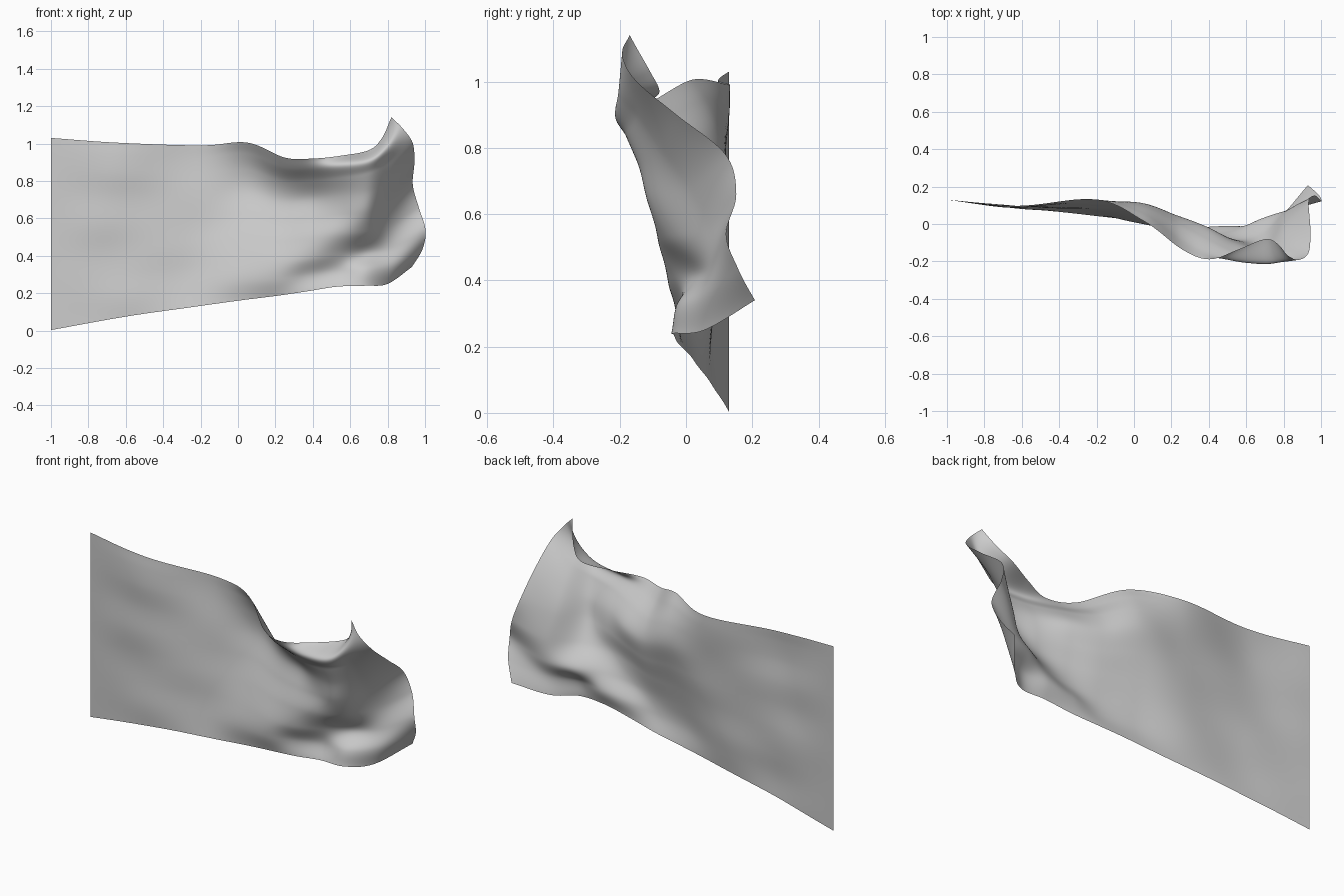
import bpy, bmesh
from math import sin
from mathutils import Vector

if "Cube" in bpy.data.objects:
    bpy.data.objects.remove(bpy.data.objects["Cube"])

# Top and bottom edge curves of the cloth, fixed edge to free edge
TOP = [(-1, .13, 1.03), (-.65, .095, 1.005), (-.2, .13, .99), (.05, .02, 1.005), (.25, -.13, .925),
       (.4, -.185, .92), (.55, -.14, .935), (.7, -.085, .965), (.77, -.11, 1.03), (.82, -.17, 1.14)]
BOTTOM = [(-1, .13, .003), (-.6, .085, .075), (-.25, .05, .125), (0, .02, .16), (.2, 0, .185),
          (.37, -.02, .21), (.53, -.035, .235), (.68, -.04, .24), (.8, .055, .25), (.93, .21, .34)]

# Fold depth (y) of each vertical section at these height fractions
LEVELS = [.12, .25, .4, .55, .7, .83, .93]
FOLDS = [(.13, .13, .13, .13, .13, .13, .13),
         (.085, .09, .095, .09, .095, .09, .09),
         (.06, .075, .085, .1, .115, .125, .13),
         (.01, .025, .05, .085, .11, .095, .06),
         (-.025, -.03, -.005, .03, .045, .0, -.08),
         (-.015, -.055, -.055, -.03, -.02, -.08, -.155),
         (-.01, -.035, -.08, -.085, -.105, -.155, -.2),
         (-.03, .03, -.05, -.11, -.14, -.18, -.212),
         (.045, .075, .065, .01, -.07, -.145, -.205),
         (.16, .12, .15, .12, -.03, -.15, -.19)]
# Outward bulge (x) of the free edge
BULGE = [.07, .1, .08, .065, .09, .095, .05]
BULGE_WEIGHT = {8: .35, 9: 1}


def spline(points, steps):
    """Smooth curve through the points."""
    p = [points[0] * 2 - points[1]] + points + [points[-1] * 2 - points[-2]]
    out = []
    for i in range(1, len(p) - 2):
        a, b, c, d = p[i - 1:i + 3]
        for s in range(steps):
            t = s / steps
            out.append((b * 2 + (c - a) * t + (a * 2 - b * 5 + c * 4 - d) * t ** 2
                        + (b * 3 - a - c * 3 + d) * t ** 3) / 2)
    return out + [points[-1].copy()]


# Vertical sections, smoothed upward and then across
columns = []
for i, (lo, hi) in enumerate(zip(BOTTOM, TOP)):
    lo, hi = Vector(lo), Vector(hi)
    section = [lo]
    for v, y, dx in zip(LEVELS, FOLDS[i], BULGE):
        p = lo.lerp(hi, v)
        section.append(Vector((p.x + dx * BULGE_WEIGHT.get(i, 0), y, p.z)))
    columns.append(spline(section + [hi], 10))
rows = [spline(list(r), 12) for r in zip(*columns)]

# Cloth sheet with faint ripples
bm = bmesh.new()
grid = []
for r in rows:
    line = []
    for p in r:
        ripple = .004 * sin(9 * p.x + 5 * p.z) * sin(14 * p.z - 4 * p.x) * min(1, (p.x + 1) * 3)
        line.append(bm.verts.new((p.x, p.y + ripple, p.z)))
    grid.append(line)
for a, b in zip(grid, grid[1:]):
    for j in range(len(a) - 1):
        bm.faces.new((a[j], a[j + 1], b[j + 1], b[j])).smooth = True
mesh = bpy.data.meshes.new("flag_cloth")
bm.to_mesh(mesh)
bm.free()
flag = bpy.data.objects.new("flag_cloth", mesh)
bpy.context.collection.objects.link(flag)
